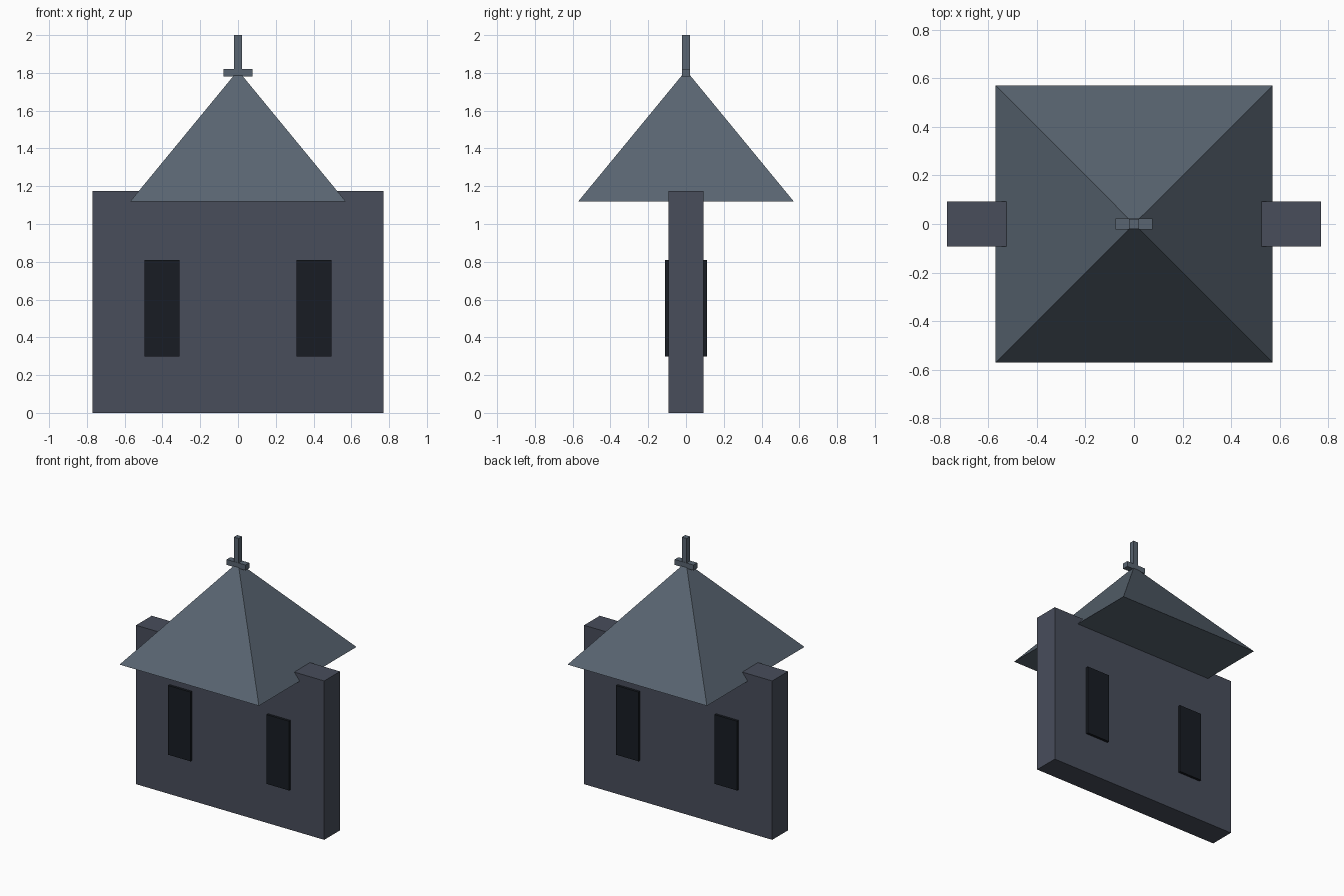
import bpy, bmesh

if "Cube" in bpy.data.objects:
    bpy.data.objects.remove(bpy.data.objects["Cube"])


def material(name, rgb):
    m = bpy.data.materials.new(name)
    m.diffuse_color = (*rgb, 1)
    m.use_nodes = True
    m.node_tree.nodes["Principled BSDF"].inputs["Base Color"].default_value = m.diffuse_color
    return m


wall_mat = material("dark_stone", (0.065, 0.075, 0.105))
roof_mat = material("slate", (0.10, 0.13, 0.165))
window_mat = material("window_black", (0.009, 0.012, 0.017))


def finish(bm, name, mat):
    me = bpy.data.meshes.new(name)
    bm.to_mesh(me)
    bm.free()
    me.materials.append(mat)
    ob = bpy.data.objects.new(name, me)
    bpy.context.collection.objects.link(ob)
    return ob


def box(name, x, y, z0, z1, hx, hy, mat):
    bm = bmesh.new()
    bmesh.ops.create_cube(bm, size=1)
    bmesh.ops.scale(bm, vec=(2 * hx, 2 * hy, z1 - z0), verts=bm.verts)
    bmesh.ops.translate(bm, vec=(x, y, (z0 + z1) / 2), verts=bm.verts)
    return finish(bm, name, mat)


# Wall slab
box("wall", 0, 0, 0, 1.175, 0.77, 0.092, wall_mat)

# Window panels, standing slightly proud of both wall faces
for side_x, label_x in ((-1, "left"), (1, "right")):
    for side_y, label_y in ((-1, "front"), (1, "back")):
        box(f"window_{label_y}_{label_x}", side_x * 0.403, side_y * 0.096,
            0.298, 0.81, 0.092, 0.014, window_mat)

# Pyramid roof: shared eave corners smooth the lower hips,
# separate tips keep them crisp near the apex
R, EAVE, APEX = 0.57, 1.12, 1.813
corners = [(-R, -R, EAVE), (R, -R, EAVE), (R, R, EAVE), (-R, R, EAVE)]
bm = bmesh.new()
ring = [bm.verts.new(c) for c in corners]
for i in range(4):
    tip = bm.verts.new((0, 0, APEX))
    bm.faces.new((ring[i], ring[(i + 1) % 4], tip)).smooth = True
# Flat underside with its own corners
bm.faces.new([bm.verts.new(c) for c in reversed(corners)])
finish(bm, "roof", roof_mat)

# Finial cross on the apex
box("finial_post", 0, 0, 1.77, 2.0, 0.02, 0.02, roof_mat)
box("finial_crossbar", 0, 0, 1.78, 1.82, 0.077, 0.022, roof_mat)
